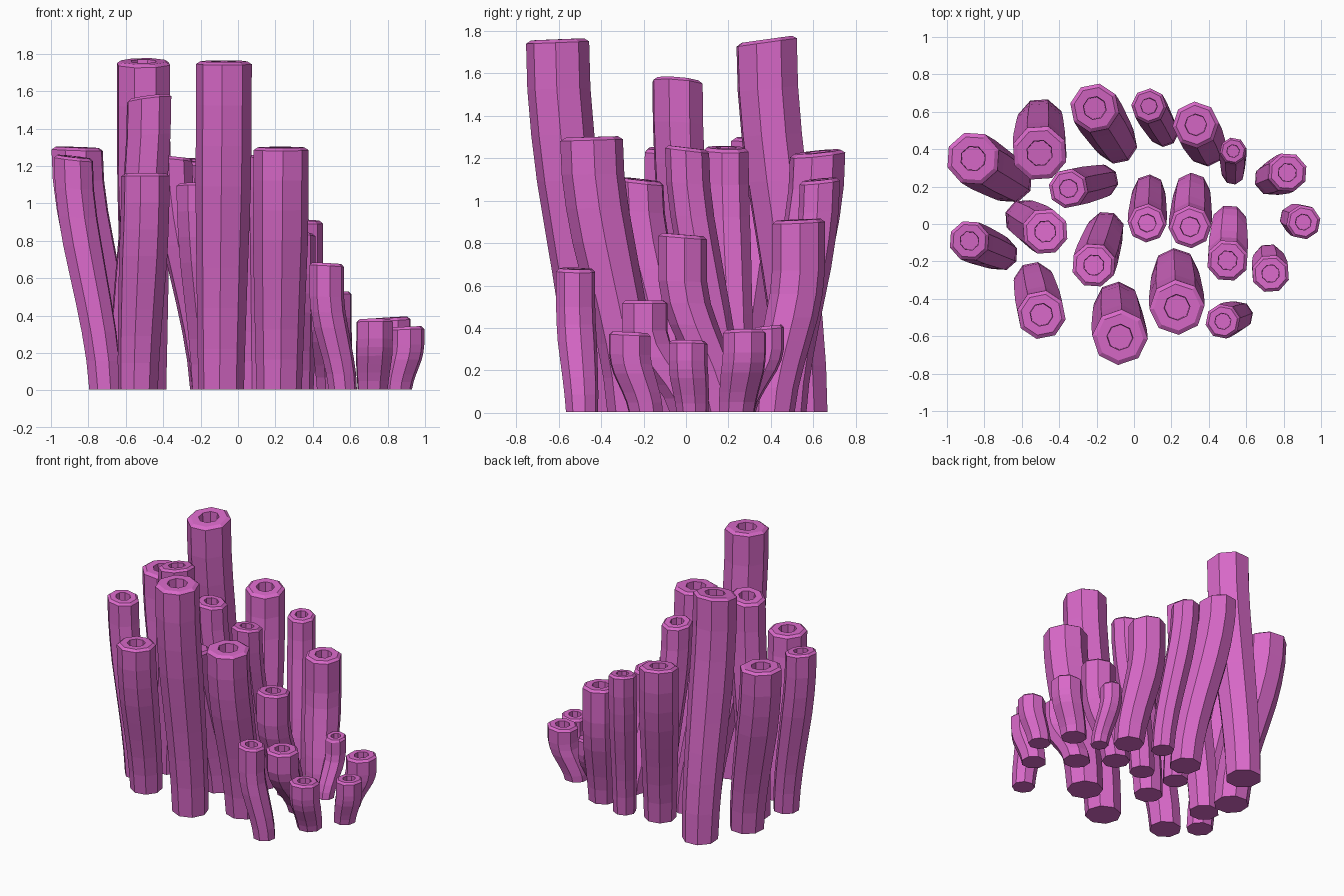
import bpy
import bmesh
from math import cos, sin, pi
from mathutils import Vector

SIDES = 8
BANDS = 8

old = bpy.data.objects.get("Cube")
if old:
    bpy.data.objects.remove(old, do_unlink=True)

# one flat pink for the whole colony
pink = bpy.data.materials.new("coral pink")
pink.use_nodes = True
colour = (0.69, 0.14, 0.58, 1.0)
pink.diffuse_color = colour
pink.node_tree.nodes["Principled BSDF"].inputs["Base Color"].default_value = colour

# each tube: mouth x, mouth y, foot x, foot y, height, mouth radius,
# slope of the mouth along the lean (positive rises in the lean direction)
BACK_TUBES = [
    (-.86, .35, -.66, .23, 1.3, .145, .04),
    (-.505, .38, -.5, .55, 1.76, .15, -.14),
    (-.21, .62, -.09, .43, 1.23, .133, .12),
    (.08, .63, .16, .49, 1.1, .095, .12),
    (.33, .53, .39, .41, .91, .125, .05),
    (.53, .39, .53, .27, .41, .073, .1),
    (.82, .275, .73, .24, .39, .107, .06),
]
MIDDLE_TUBES = [
    (-.88, -.09, -.71, -.16, 1.25, .11, .12),
    (-.475, -.04, -.59, .03, 1.57, .125, .15),
    (-.35, .19, -.17, .23, 1.25, .107, .1),
    (.07, .005, .08, .18, 1.25, .104, .12),
    (.3, -.015, .31, .18, .84, .115, .08),
    (.905, .01, .855, .03, .34, .093, .05),
    (-.215, -.22, -.15, -.03, 1.1, .12, .12),
]
FRONT_TUBES = [
    (.5, -.195, .51, .01, .53, .113, 0),
    (.73, -.265, .72, -.19, .38, .103, .05),
    (-.495, -.485, -.535, -.31, 1.16, .132, .02),
    (-.075, -.605, -.09, -.43, 1.76, .149, -.04),
    (.23, -.445, .22, -.25, 1.3, .148, -.03),
    (.475, -.52, .56, -.49, .68, .094, .06),
]


def ring(bm, centre, radius, turn, slope=Vector((0, 0))):
    """A polygon loop, tilted by a slope vector."""
    verts = []
    for i in range(SIDES):
        a = turn + 2 * pi * i / SIDES
        x, y = radius * cos(a), radius * sin(a)
        lift = x * slope.x + y * slope.y
        verts.append(bm.verts.new(centre + Vector((x, y, lift))))
    return verts


def bridge(bm, lower, upper):
    for i in range(SIDES):
        j = (i + 1) % SIDES
        bm.faces.new((lower[i], lower[j], upper[j], upper[i]))


def build_tube(name, spec, turn):
    mouth_x, mouth_y, foot_x, foot_y, height, radius, rise = spec
    foot = Vector((foot_x, foot_y))
    lean = Vector((mouth_x, mouth_y)) - foot
    slope = lean.normalized() * rise
    # short tubes bend and widen sooner, then stand upright
    haste = 1.35 if height < 1 else 1.05
    bm = bmesh.new()
    loops = []

    # stalk: swings out from the foot, then straightens towards the mouth
    for k in range(BANDS + 1):
        t = k / BANDS
        bend = min(1, t * haste)
        ease = bend * bend * (3 - 2 * bend)
        x, y = foot + lean * (0.75 * ease + 0.25 * bend)
        z = 0.005 + (height - 0.02) * t
        swell = 0.82 + 0.18 * min(1, t * 1.5 * haste)
        loops.append(ring(bm, Vector((x, y, z)), radius * swell, turn, slope * t ** 3))

    # gently domed lip, then the straight sunken hole
    for scale, drop in ((0.84, 0), (0.47, 0), (0.45, 0.08)):
        centre = Vector((mouth_x, mouth_y, height - drop))
        loops.append(ring(bm, centre, radius * scale, turn, slope))

    for lower, upper in zip(loops, loops[1:]):
        bridge(bm, lower, upper)
    bm.faces.new(list(reversed(loops[0])))
    bm.faces.new(loops[-1])
    bmesh.ops.recalc_face_normals(bm, faces=bm.faces)

    mesh = bpy.data.meshes.new(name)
    bm.to_mesh(mesh)
    bm.free()
    mesh.materials.append(pink)
    obj = bpy.data.objects.new(name, mesh)
    bpy.context.collection.objects.link(obj)


# the whole cluster, each tube turned a little differently
rows = (("back", BACK_TUBES), ("middle", MIDDLE_TUBES), ("front", FRONT_TUBES))
for row_name, tubes in rows:
    for number, spec in enumerate(tubes, 1):
        build_tube(f"{row_name}_tube_{number}", spec, turn=0.2 + number * 0.13)
